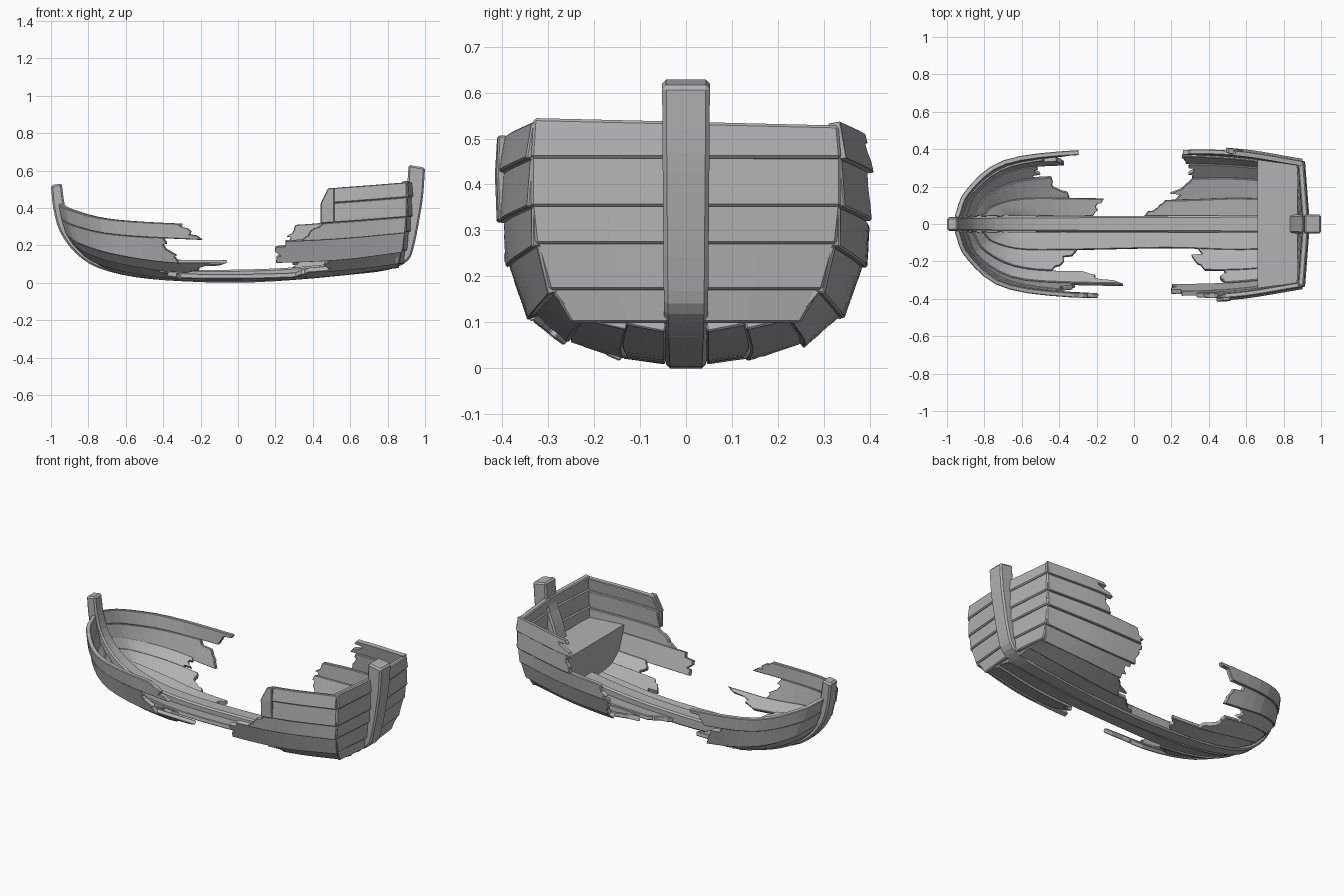
import bpy, random
from mathutils import Vector

if "Cube" in bpy.data.objects:
    bpy.data.objects.remove(bpy.data.objects["Cube"])

random.seed(4)
GREY = bpy.data.materials.new("weathered_grey")
GREY.diffuse_color = (.45, .45, .45, 1)
GREY.use_nodes = True
GREY.node_tree.nodes["Principled BSDF"].inputs["Base Color"].default_value = GREY.diffuse_color


def spline(pts, t):
    """Catmull-Rom through points, t in 0..1"""
    n = len(pts) - 1
    k = min(int(t * n), n - 1)
    f = t * n - k
    b, c = pts[k], pts[k + 1]
    a = pts[k - 1] if k > 0 else b * 2 - c
    d = pts[k + 2] if k + 2 <= n else c * 2 - b
    return 0.5 * (2 * b + (c - a) * f + (2 * a - 5 * b + 4 * c - d) * f ** 2
                  + (3 * b - a - 3 * c + d) * f ** 3)


def make(name, verts, faces, thick=0, bevel=0.006):
    me = bpy.data.meshes.new(name)
    me.from_pydata([tuple(v) for v in verts], [], faces)
    me.update()
    me.materials.append(GREY)
    ob = bpy.data.objects.new(name, me)
    bpy.context.collection.objects.link(ob)
    if thick:
        m = ob.modifiers.new("thickness", 'SOLIDIFY')
        m.thickness, m.offset = thick, -1
    if bevel:
        m = ob.modifiers.new("worn_edges", 'BEVEL')
        m.width, m.segments, m.limit_method = bevel, 1, 'ANGLE'
        m.angle_limit = 0.8
    return ob


# Plank edge lines, bow to stern, for the +y side
EDGES = [
    [(-.72, .04, .08), (-.64, .045, .055), (-.5, .045, .035), (-.3, .045, .02),
     (.2, .045, .025), (.55, .045, .05), (.86, .045, .09)],
    [(-.82, .04, .14), (-.76, .10, .11), (-.6, .14, .065), (-.3, .14, .025),
     (.2, .13, .025), (.55, .14, .05), (.86, .13, .095)],
    [(-.88, .04, .20), (-.81, .15, .16), (-.62, .24, .105), (-.3, .26, .06),
     (.2, .25, .05), (.55, .25, .07), (.862, .225, .105)],
    [(-.92, .04, .26), (-.85, .18, .21), (-.65, .30, .15), (-.3, .33, .105),
     (.2, .335, .11), (.55, .325, .125), (.875, .29, .165)],
    [(-.945, .04, .34), (-.88, .18, .305), (-.68, .325, .26), (-.3, .38, .235),
     (.2, .385, .22), (.55, .37, .235), (.892, .325, .265)],
    [(-.96, .04, .42), (-.9, .18, .39), (-.7, .34, .34), (-.3, .395, .315),
     (.2, .40, .305), (.55, .39, .325), (.902, .335, .352)],
]
EDGES = [[Vector(p) for p in e] for e in EDGES]
EDGES.append([p + Vector((0, .003, .105)) for p in EDGES[5]])
EDGES.append([p + Vector((0, 0, .185)) for p in EDGES[5]])


def surf(i, u, t):
    a, b = spline(EDGES[i], t), spline(EDGES[i + 1], t)
    d = b - a
    out = Vector((0, d.z, -d.y)).normalized() * 0.011 * (1 - u)  # clinker overlap
    return a.lerp(b, u) + out


def find_t(i, u, x):
    lo, hi = 0.0, 1.0
    for _ in range(24):
        m = (lo + hi) / 2
        lo, hi = (m, hi) if surf(i, u, m).x < x else (lo, m)
    return lo


US = [0, .27, .31, .52, .72, .76, 1]


def plank(name, i, side, x0=None, x1=None, jag=.06):
    """x0/x1 = (x at lower edge, x at upper edge) of a broken end, None = whole"""
    def ends(rng, default, sign):
        if rng is None:
            return [default] * len(US)
        j = [random.uniform(0, jag) for _ in range(4)]
        j = [j[0], j[0], j[1], j[2], j[2], j[3], j[3]]
        return [find_t(i, u, rng[0] + (rng[1] - rng[0]) * u + sign * k) for u, k in zip(US, j)]
    t0, t1 = ends(x0, 0.0, 1), ends(x1, 1.0, -1)
    a = max(t0) + (.006 if x0 else 0)
    b = min(t1) - (.006 if x1 else 0)
    n = 20 if not (x0 or x1) else 11
    rows = [[a + (b - a) * k / n] * len(US) for k in range(n + 1)]
    rows = ([t0] if x0 else []) + rows + ([t1] if x1 else [])
    verts = []
    for r in rows:
        for u, t in zip(US, r):
            p = surf(i, u, t)
            verts.append((p.x, p.y * side, p.z))
    w, faces = len(US), []
    for r in range(len(rows) - 1):
        for c in range(w - 1):
            q = (r * w + c, r * w + c + 1, r * w + w + c + 1, r * w + w + c)
            faces.append(q if side > 0 else q[::-1])
    make(name, verts, faces, thick=.026, bevel=.004)


# Strakes: broken bow ends and stern starts for each side
BOW = {1: {0: (-.2, -.15), 1: (-.34, -.38), 2: (-.48, -.5), 3: (-.36, -.42), 4: (-.32, -.28)},
       -1: {1: (-.3, -.4), 2: (-.24, -.04), 3: (-.28, -.38), 4: (-.16, -.28)}}
STERN = {1: {0: (.03, .1), 1: (.15, .26), 2: (.27, .29), 3: (.2, .24), 4: (.2, .24),
             5: (.46, .5), 6: (.48, .54)},
         -1: {1: (.27, .36), 2: (.42, .46), 3: (.19, .2), 4: (.26, .38),
              5: (.445, .455), 6: (.455, .49)}}
for s, tag in ((1, "left"), (-1, "right")):
    for i, e in BOW[s].items():
        plank(f"bow_plank_{tag}_{i}", i, s, x1=e, jag=.08)
    for i, e in STERN[s].items():
        plank(f"stern_plank_{tag}_{i}", i, s, x0=e, jag=.003 if s < 0 and i > 4 else .08)
plank("bottom_plank_right", 0, -1)

# Upright frame board closing the right bulwark
verts = []
for x in (.442, .515):
    for i, u in ((5, 0), (5, 1), (6, 1)):
        p = surf(i, u, find_t(i, u, x + .04 * (i == 6) * (x < .5)))
        verts.append((p.x, -p.y - .012 * (i != 5 or u > 0) - .004, p.z))
make("bulwark_end_board", verts, [(0, 3, 4, 1), (1, 4, 5, 2)], thick=.02, bevel=.004)

# Keel with stem and stern post: outer x,z / inner x,z
KEEL = [(-1, .522, -.942, .53), (-.988, .40, -.925, .41), (-.953, .275, -.885, .30),
        (-.87, .16, -.81, .21), (-.75, .08, -.70, .14), (-.55, .03, -.53, .09),
        (-.3, .008, -.3, .07), (0, 0, 0, .07), (.3, .015, .3, .082), (.6, .043, .6, .115),
        (.8, .068, .74, .15), (.908, .118, .80, .21), (.942, .2, .83, .28),
        (.97, .34, .86, .38), (.99, .47, .90, .49), (1, .615, .912, .63)]
keel = [Vector(k) for k in KEEL]
verts, faces, N = [], [], 45
for k in range(N + 1):
    ox, oz, ix, iz = spline(keel, k / N)
    w = .036 + .016 * k / N
    verts += [(ox, -w, oz), (ox, w, oz), (ix, w, iz), (ix, -w, iz)]
    if k:
        b = 4 * (k - 1)
        faces += [(b + c, b + (c + 1) % 4, b + 4 + (c + 1) % 4, b + 4 + c) for c in range(4)]
faces += [(3, 2, 1, 0), (4 * N, 4 * N + 1, 4 * N + 2, 4 * N + 3)]
make("keel_and_posts", verts, faces, bevel=.009)

# Transom planks, slightly pointed at the centre: y, z, x of the corner
LEVELS = [(.25, .098, .853), (.297, .17, .872), (.328, .27, .89),
          (.338, .352, .9), (.338, .457, .905), (.332, .537, .907)]
for k in range(5):
    verts = []
    for (y, z, x), lap in ((LEVELS[k], .01), (LEVELS[k + 1], 0)):
        z += 0 if lap or k == 4 else .008
        for f in (-1, -.5, 0, .5, 1):
            tilt = -.008 * f if z > .5 else 0
            verts.append((x + .026 * (1 - abs(f)) + lap, f * y, z + tilt))
    make(f"transom_plank_{k}", verts, [(c, c + 1, c + 6, c + 5) for c in range(4)], thick=.032)

# Stern deck block with its bulkhead
verts = []
for x, shrink in ((.66, 0), (.875, .012)):
    ring = []
    for e in (0, 1, 2, 3, 4):
        p = spline(EDGES[e], find_t(e, 0, x))
        ring.append((min(x, p.x - shrink), max(p.y - .018, .02), p.z + .02))
    ring.append((x, ring[-1][1] + .004, .295))
    verts += ring + [(a, -b, c) for a, b, c in ring[::-1]]
M = len(verts) // 2
faces = [(c, (c + 1) % M, M + (c + 1) % M, M + c) for c in range(M)]
faces += [tuple(range(M))[::-1], tuple(range(M, 2 * M))]
make("stern_deck", verts, faces, bevel=0)
